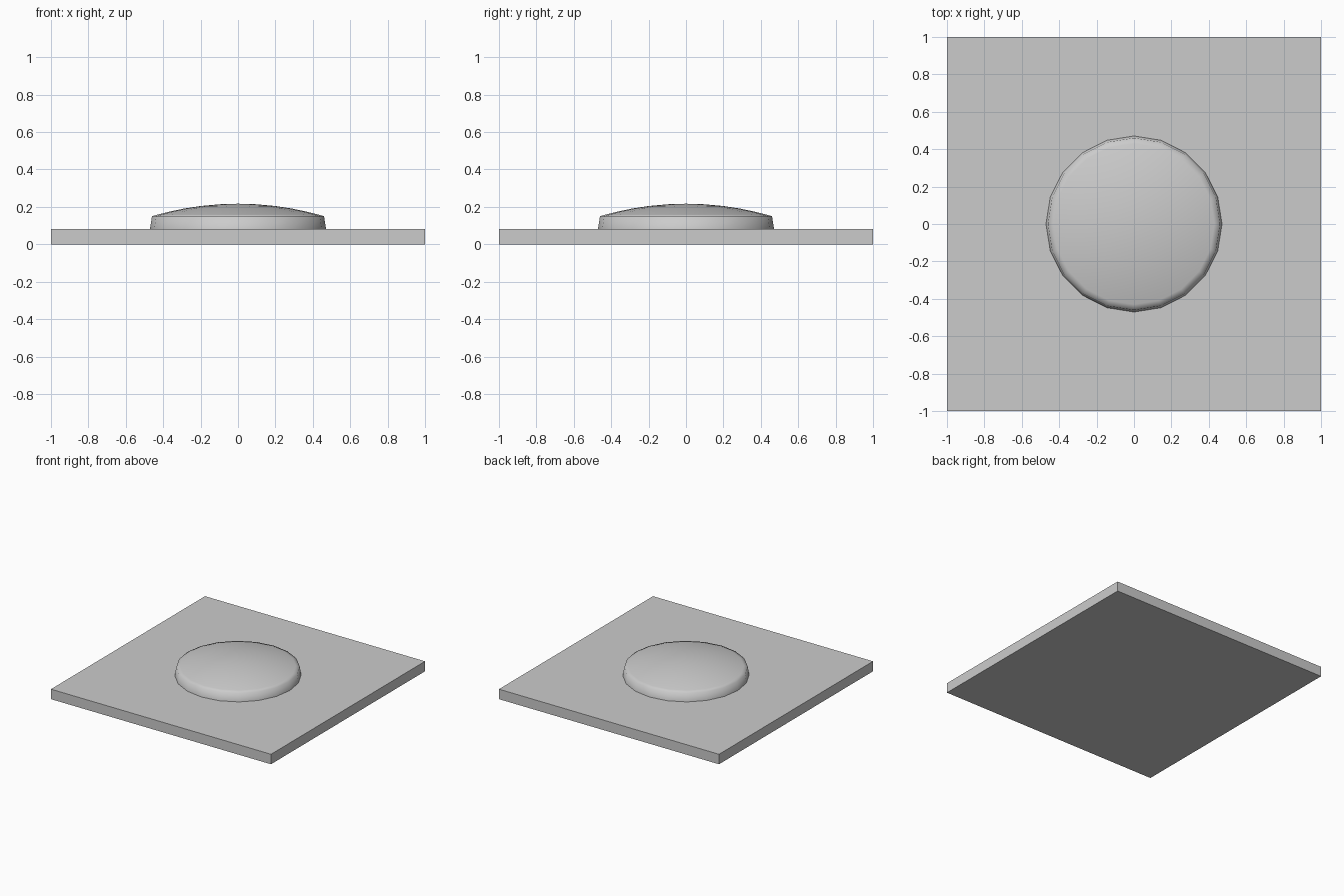
import bpy, bmesh, math

if "Cube" in bpy.data.objects:
    bpy.data.objects.remove(bpy.data.objects["Cube"])

# Square base plate
bpy.ops.mesh.primitive_cube_add(size=1, location=(0, 0, 0.041))
plate = bpy.context.object
plate.name = "base_plate"
plate.scale = (2, 2, 0.082)
bpy.ops.object.transform_apply(location=False, rotation=False, scale=True)

# Domed button: 20-sided wall with a shallow spherical cap
SIDES, RIM, RIM_Z, TOP_Z = 20, 0.46, 0.15, 0.217
sag = TOP_Z - RIM_Z
radius = (RIM ** 2 + sag ** 2) / (2 * sag)


def cap_z(r):
    return TOP_Z - radius + math.sqrt(radius ** 2 - r ** 2)


profile = [(0.471, 0.08), (RIM, RIM_Z)] + [(r, cap_z(r)) for r in (0.43, 0.37, 0.29, 0.2, 0.1)]

bm = bmesh.new()
rings = [[bm.verts.new((r * math.cos(a), r * math.sin(a), z))
          for a in (2 * math.pi * i / SIDES for i in range(SIDES))]
         for r, z in profile]
for low, high in zip(rings, rings[1:]):
    for i in range(SIDES):
        j = (i + 1) % SIDES
        bm.faces.new((low[i], low[j], high[j], high[i]))
tip = bm.verts.new((0, 0, TOP_Z))
for i in range(SIDES):
    bm.faces.new((rings[-1][i], rings[-1][(i + 1) % SIDES], tip))
for f in bm.faces:
    f.smooth = True
mesh = bpy.data.meshes.new("domed_button")
bm.to_mesh(mesh)
bm.free()
bpy.context.collection.objects.link(bpy.data.objects.new("domed_button", mesh))
